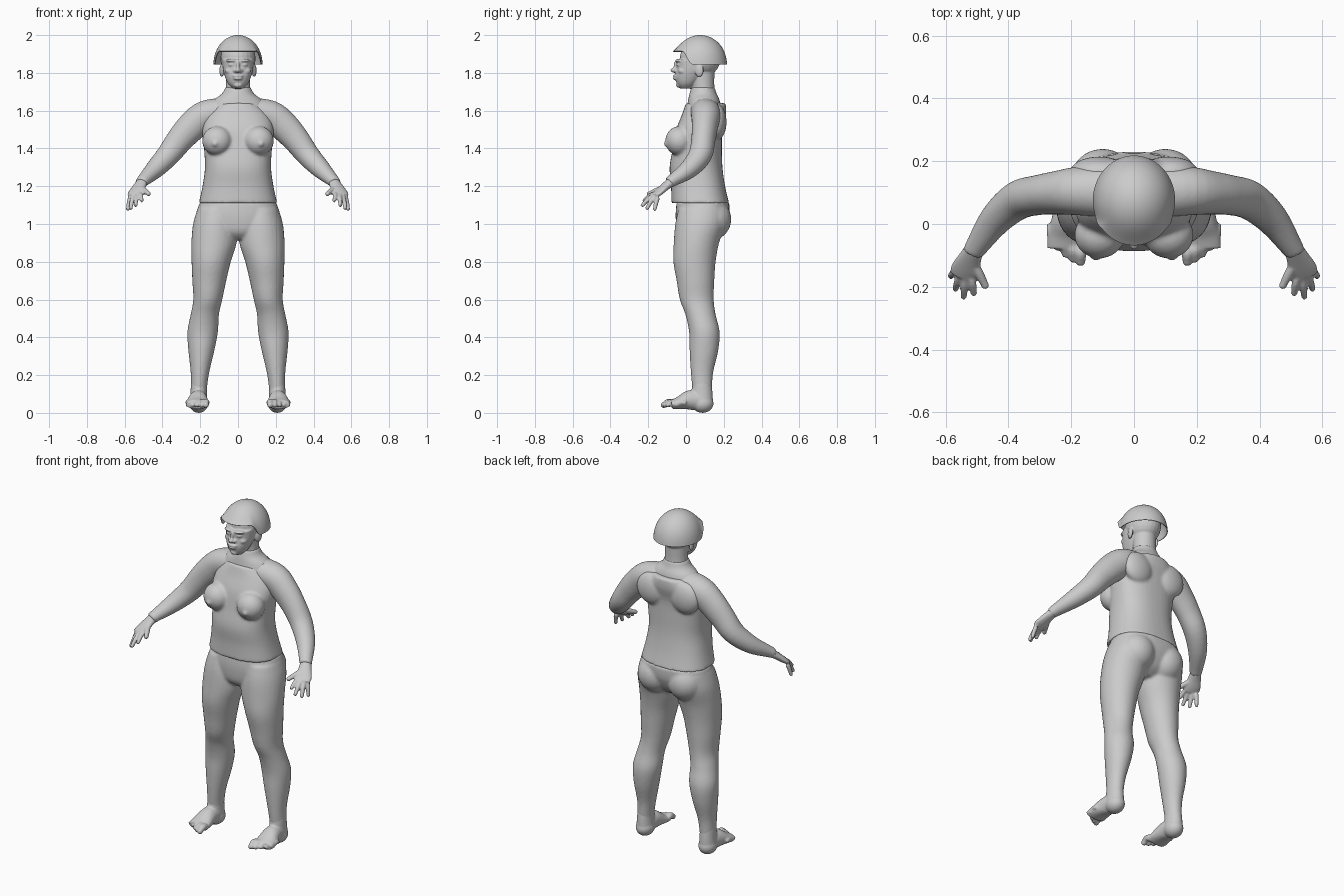
import bpy, bmesh, math
from mathutils import Vector, Matrix

cube = bpy.data.objects.get("Cube")
if cube:
    bpy.data.objects.remove(cube, do_unlink=True)

grey = bpy.data.materials.new("plain grey")
grey.use_nodes = True
grey.diffuse_color = (0.6, 0.6, 0.6, 1)
grey.node_tree.nodes["Principled BSDF"].inputs["Base Color"].default_value = grey.diffuse_color

X, Y, Z = Vector((1, 0, 0)), Vector((0, 1, 0)), Vector((0, 0, 1))


def spline(rows, steps=4):
    """Smooth curve of numbers through the given rows."""
    rows = [Vector(r) for r in rows]
    out = []
    for i in range(len(rows) - 1):
        b, c = rows[i], rows[i + 1]
        a, d = rows[max(i - 1, 0)], rows[min(i + 2, len(rows) - 1)]
        for s in range(steps):
            t = s / steps
            out.append(b + (c - a) * t / 2 + (a * 2 - b * 5 + c * 4 - d) * t * t / 2
                       + (b * 3 - a - c * 3 + d) * t ** 3 / 2)
    return out + [rows[-1]]


def tube(bm, rows, up=Z, flat=False, power=2, sides=28):
    """Closed loft; each row is x, y, z, half width, half depth."""
    rows = spline(rows)
    rings = []
    for i, row in enumerate(rows):
        centre = Vector(row[:3])
        ahead, behind = rows[min(i + 1, len(rows) - 1)], rows[max(i - 1, 0)]
        along = Z if flat else (Vector(ahead[:3]) - Vector(behind[:3])).normalized()
        side = along.cross(up).normalized()
        over = side.cross(along)
        ring = []
        for k in range(sides):
            a = math.tau * k / sides
            c, s = math.cos(a), math.sin(a)
            u = math.copysign(abs(c) ** (2 / power), c) * row[3]
            v = math.copysign(abs(s) ** (2 / power), s) * row[4]
            ring.append(bm.verts.new(centre + side * u + over * v))
        rings.append(ring)
    for low, high in zip(rings, rings[1:]):
        for k in range(sides):
            n = (k + 1) % sides
            bm.faces.new((low[k], low[n], high[n], high[k]))
    bm.faces.new(rings[0][::-1])
    bm.faces.new(rings[-1])


def ball(bm, centre, size, turn=0):
    place = Matrix.Translation(centre) @ Matrix.Rotation(turn, 4, "Z") @ Matrix.Diagonal((*size, 1))
    bmesh.ops.create_uvsphere(bm, u_segments=24, v_segments=16, radius=1, matrix=place)


def pair(bm, centre, size, turn=0):
    for s in (1, -1):
        ball(bm, (centre[0] * s, centre[1], centre[2]), size, turn * s)


def finger(bm, start, end, radius, bend=0.006):
    mid = (Vector(start) + Vector(end)) / 2 + Z * bend
    tube(bm, [(*start, radius, radius), (*mid, radius, radius), (*end, radius * .8, radius * .8)], sides=12)
    ball(bm, end, [radius * .85] * 3)


def make(name, bm):
    bmesh.ops.recalc_face_normals(bm, faces=bm.faces)
    mesh = bpy.data.meshes.new(name)
    bm.to_mesh(mesh)
    bm.free()
    mesh.materials.append(grey)
    obj = bpy.data.objects.new(name, mesh)
    bpy.context.collection.objects.link(obj)
    return obj


def skin(name, bm, voxel=0.008, relax=6, mirror=False):
    """Fuse overlapping forms into one smooth surface."""
    obj = make(name, bm)
    fuse = obj.modifiers.new("fuse", "REMESH")
    fuse.mode, fuse.voxel_size, fuse.use_smooth_shade = "VOXEL", voxel, True
    soft = obj.modifiers.new("soften", "SMOOTH")
    soft.factor, soft.iterations = 0.5, relax
    if mirror:
        obj.modifiers.new("mirror", "MIRROR").use_mirror_merge = False
    return obj


# torso with breasts and shoulder blades
bm = bmesh.new()
tube(bm, [(0, .075, 1.11, .208, .153), (0, .064, 1.2, .188, .143), (0, .053, 1.3, .175, .14),
          (0, .06, 1.4, .18, .13), (0, .07, 1.5, .19, .122), (0, .095, 1.58, .165, .116),
          (0, .105, 1.64, .105, .106)], up=Y, flat=True, power=2.4, sides=40)
pair(bm, (.11, -.035, 1.44), (.08, .075, .078))
pair(bm, (.122, -.1, 1.425), (.016, .02, .016))
pair(bm, (.11, .165, 1.54), (.095, .05, .095))
skin("torso", bm)

# shoulders and neck base
bm = bmesh.new()
tube(bm, [(0, .09, 1.48, .16, .09), (0, .095, 1.58, .17, .095), (0, .095, 1.65, .135, .085),
          (0, .09, 1.69, .085, .072), (0, .09, 1.725, .068, .062)], up=Y, flat=True)
skin("shoulders", bm)

# arms
bm = bmesh.new()
tube(bm, [(.06, .1, 1.6, .08, .07), (.17, .105, 1.575, .078, .08), (.24, .1, 1.52, .07, .08),
          (.305, .092, 1.45, .064, .072), (.37, .075, 1.365, .062, .062), (.44, .015, 1.29, .052, .05),
          (.5, -.07, 1.232, .037, .033), (.513, -.092, 1.218, .034, .03)])
skin("arms", bm, mirror=True)

# hands
bm = bmesh.new()
tube(bm, [(.508, -.08, 1.222, .03, .025), (.522, -.11, 1.198, .037, .021),
          (.537, -.145, 1.168, .046, .018), (.546, -.168, 1.15, .043, .014)])
for start, end in (((.518, -.16, 1.162), (.51, -.22, 1.125)), ((.537, -.17, 1.152), (.542, -.23, 1.1)),
                   ((.555, -.165, 1.145), (.568, -.205, 1.085)), ((.57, -.15, 1.14), (.583, -.165, 1.08))):
    finger(bm, start, end, .0125)
finger(bm, (.51, -.125, 1.19), (.474, -.195, 1.16), .015, 0)
skin("hands", bm, voxel=.005, relax=3, mirror=True)

# legs and hips
bm = bmesh.new()
tube(bm, [(0, .09, 1.115, .203, .14), (0, .085, 1.04, .215, .14), (0, .07, .96, .16, .115),
          (0, .06, .92, .06, .07)], up=Y, flat=True, power=2.3, sides=40)
leg = [(.115, .085, 1.08, .1, .125), (.12, .075, 1, .118, .132), (.127, .055, .9, .12, .12),
       (.142, .045, .8, .104, .112), (.152, .05, .7, .09, .1), (.16, .057, .6, .077, .09),
       (.176, .077, .52, .075, .08), (.187, .097, .43, .081, .081), (.194, .095, .33, .069, .076),
       (.201, .085, .22, .05, .06), (.206, .085, .14, .043, .053), (.207, .085, .09, .042, .05)]
for s in (1, -1):
    tube(bm, [(r[0] * s, *r[1:]) for r in leg], up=Y, flat=True)
pair(bm, (.1, .135, 1.025), (.105, .105, .11))
skin("legs", bm)

# feet with toes
bm = bmesh.new()
tube(bm, [(.207, .085, .16, .042, .05), (.208, .085, .1, .044, .056), (.208, .085, .05, .048, .058)], up=Y, flat=True)
ball(bm, (.208, .088, .05), (.05, .058, .05))
tube(bm, [(.208, .08, .065, .044, .05), (.211, .02, .068, .05, .052), (.215, -.035, .053, .06, .034),
          (.215, -.075, .044, .062, .025)])
for i in range(5):
    x, r = .17 + i * .024, .019 - i * .0016
    y = -.118 + .007 * i + .0025 * i * i
    finger(bm, (x, y + .05, .05), (x, y, .042), r, .01)
skin("feet", bm, voxel=.0055, relax=3, mirror=True)

# head, neck and face
bm = bmesh.new()
tube(bm, [(0, .092, 1.68, .07, .066), (0, .09, 1.73, .064, .06), (0, .085, 1.82, .064, .066)], up=Y, flat=True)
ball(bm, (0, .075, 1.875), (.093, .108, .1))
tube(bm, [(0, 0, 1.717, .028, .03), (0, .005, 1.742, .052, .053), (0, .02, 1.78, .069, .077),
          (0, .035, 1.82, .08, .086), (0, .045, 1.87, .084, .098)], up=Y, flat=True, power=2.2)
ball(bm, (0, -.06, 1.814), (.015, .022, .014))
ball(bm, (0, -.05, 1.838), (.01, .016, .028))
ball(bm, (0, -.035, 1.735), (.024, .018, .014))
for z, width in ((1.784, .03), (1.77, .026)):
    ball(bm, (0, -.052, z), (width, .018, .008))
pair(bm, (.015, -.05, 1.811), (.012, .016, .01))
pair(bm, (.034, -.036, 1.865), (.03, .022, .009), .25)
pair(bm, (.034, -.035, 1.843), (.018, .016, .008), .25)
pair(bm, (.046, -.02, 1.81), (.024, .022, .018), .5)
pair(bm, (.086, .07, 1.812), (.011, .024, .034), -.3)
skin("head", bm, voxel=.0045, relax=3)

# helmet: domed shell with the rim raised over the face
bm = bmesh.new()
sides, rows = 64, 20
top = bm.verts.new((0, .075, 2))
rings = []
for j in range(1, rows + 1):
    ring = []
    for k in range(sides):
        a = math.tau * k / sides
        c, s = math.cos(a), math.sin(a)
        f = min(max((-s - .3) / .35, 0), 1)
        f = f * f * (3 - 2 * f)
        t = j / rows
        u = 1 - (1 - .45 * f) * (1 - math.cos(t * math.pi / 2))
        r = .9 * math.sqrt(max(0, 1 - u ** 2.4)) + .1 * (1 - u)
        r *= 1 + .13 * f * t ** 5
        ring.append(bm.verts.new((.131 * c * r, .075 + .143 * s * r, 1.845 + .155 * u)))
    rings.append(ring)
for k in range(sides):
    n = (k + 1) % sides
    bm.faces.new((top, rings[0][k], rings[0][n]))
    for high, low in zip(rings, rings[1:]):
        bm.faces.new((high[k], low[k], low[n], high[n]))
helmet = make("helmet", bm)
helmet.data.shade_smooth()
shell = helmet.modifiers.new("shell", "SOLIDIFY")
shell.thickness, shell.offset = .004, -1
helmet.modifiers.new("rim", "EDGE_SPLIT").split_angle = math.radians(40)
